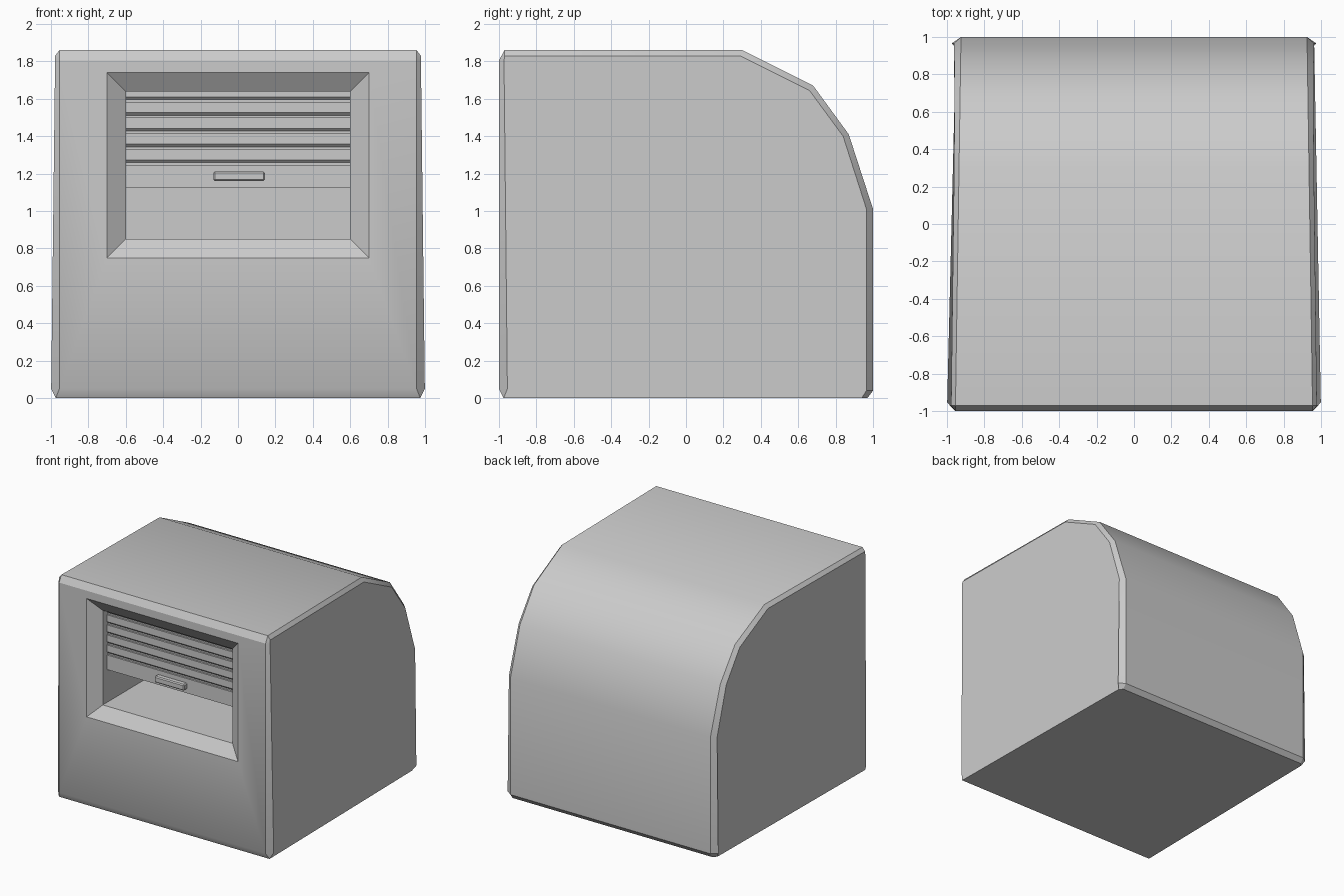
import bpy, bmesh, math

if "Cube" in bpy.data.objects:
    bpy.data.objects.remove(bpy.data.objects["Cube"])


def finish(bm, name, angle=28):
    """Turn a bmesh into a named object with angle-limited smooth shading."""
    bmesh.ops.remove_doubles(bm, verts=bm.verts, dist=0.0005)
    bmesh.ops.recalc_face_normals(bm, faces=bm.faces)
    mesh = bpy.data.meshes.new(name)
    bm.to_mesh(mesh)
    bm.free()
    obj = bpy.data.objects.new(name, mesh)
    bpy.context.collection.objects.link(obj)
    bpy.ops.object.select_all(action='DESELECT')
    obj.select_set(True)
    bpy.context.view_layer.objects.active = obj
    bpy.ops.object.shade_smooth_by_angle(angle=math.radians(angle))
    return obj


def bridge(bm, a, b, skip=()):
    """Join two closed vertex loops with quads."""
    n = len(a)
    for i in range(n):
        if i not in skip:
            j = (i + 1) % n
            bm.faces.new((a[i], a[j], b[j], b[i]))


# Side profiles (y, z): full outline, and the inset outline of the side panel
rim = [(-1, .05), (-1, 1.805), (-.97, 1.86), (.3, 1.86), (.68, 1.67),
       (.87, 1.41), (1, 1.01), (1, .04), (.97, 0), (-.975, 0)]
panel = [(-.955, .05), (-.973, 1.80), (-.97, 1.83), (.29, 1.83), (.66, 1.645),
         (.84, 1.4), (.965, 1.01), (.965, .04), (.94, 0), (-.975, 0)]


def rim_x(y, z):
    return .975 if z == 0 and y < 0 else .955 - .015 * (y + 1)


def panel_x(y, z):
    return 1 - .012 * z - .0125 * (y + 1) - (.025 if z == 0 else 0)


# Body shell: outline strip, chamfered rims and slightly tapered side panels
bm = bmesh.new()
rims = {}
for s in (-1, 1):
    rims[s] = [bm.verts.new((s * rim_x(*p), *p)) for p in rim]
    inner = [bm.verts.new((s * panel_x(*p), *p)) for p in panel]
    bridge(bm, rims[s], inner)
    bm.faces.new(inner)
bridge(bm, rims[-1], rims[1], skip=(0,))

# Front wall with a sloped window frame and a hollow interior
loop = [rims[-1][0], rims[1][0], rims[1][1], rims[-1][1]]
for w, z0, z1, y in ((.7, .75, 1.74, -1), (.6, .85, 1.64, -.93), (.6, .85, 1.64, 0)):
    ring = [bm.verts.new((x, y, z)) for x, z in ((-w, z0), (w, z0), (w, z1), (-w, z1))]
    bridge(bm, loop, ring)
    loop = ring
bm.faces.new(loop)
finish(bm, "booth_body")

# Rolling shutter: extruded profile with a groove between slats
front, back = -.875, -.845
prof = [(back, 1.64), (front, 1.64)]
for i in range(5):
    z = 1.61 - i * .084
    prof += [(front, z), (front + .015, z - .015), (front + .015, z - .027), (front, z - .027)]
prof += [(front, 1.125), (back, 1.125)]
bm = bmesh.new()
ends = [[bm.verts.new((x, *p)) for p in prof] for x in (-.6, .6)]
bridge(bm, *ends)
for e in ends:
    bm.faces.new(e)
finish(bm, "shutter")

# Shutter handle: small chamfered bar
bm = bmesh.new()
bmesh.ops.create_cube(bm, size=1)
for v in bm.verts:
    v.co = (.006 + v.co.x * .275, -.895 + v.co.y * .05, 1.186 + v.co.z * .052)
bmesh.ops.bevel(bm, geom=bm.edges[:], offset=.008, segments=1, affect='EDGES')
finish(bm, "shutter_handle")
